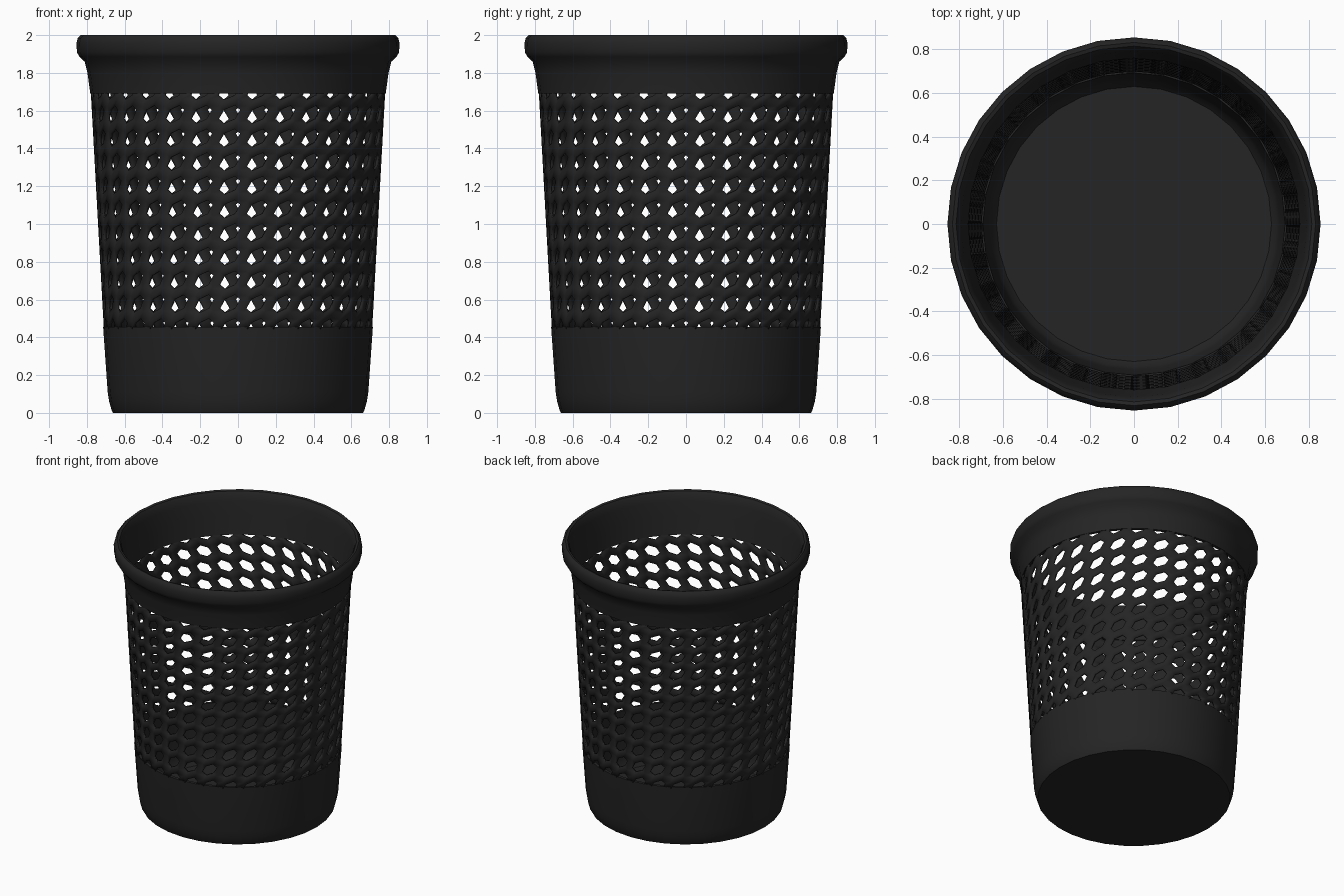
import bpy, bmesh, math

if "Cube" in bpy.data.objects:
    bpy.data.objects.remove(bpy.data.objects["Cube"])

SIDES = 32
STEP = 2 * math.pi / SIDES
ROW = 0.1253          # vertical pitch of the holes
Z_LOW, Z_HIGH = 0.455, 1.69

black = bpy.data.materials.new("black_plastic")
black.diffuse_color = (0.018, 0.018, 0.018, 1)
black.use_nodes = True
black.node_tree.nodes["Principled BSDF"].inputs["Base Color"].default_value = black.diffuse_color


def finish(bm, name, angle):
    mesh = bpy.data.meshes.new(name)
    bm.to_mesh(mesh)
    bm.free()
    obj = bpy.data.objects.new(name, mesh)
    bpy.context.collection.objects.link(obj)
    mesh.materials.append(black)
    bpy.ops.object.select_all(action='DESELECT')
    obj.select_set(True)
    bpy.context.view_layer.objects.active = obj
    bpy.ops.object.shade_smooth_by_angle(angle=math.radians(angle))
    return obj


def lathe(name, profile, closed):
    bm = bmesh.new()
    verts = [bm.verts.new((r, 0, z)) for r, z in profile]
    pairs = list(zip(verts, verts[1:]))
    if closed:
        pairs.append((verts[-1], verts[0]))
    edges = [bm.edges.new(p) for p in pairs]
    bmesh.ops.spin(bm, geom=verts + edges, cent=(0, 0, 0), axis=(0, 0, 1),
                   angle=2 * math.pi, steps=SIDES, use_duplicate=False)
    bmesh.ops.remove_doubles(bm, verts=bm.verts, dist=0.0005)
    bmesh.ops.recalc_face_normals(bm, faces=bm.faces)
    return finish(bm, name, 40)


def wall_radius(z):
    return 0.711 + (z - Z_LOW) * 0.055


# Solid base with floor
lathe("base", [(0, 0), (0.662, 0), (0.668, 0.01), (0.682, 0.06), (0.69, 0.11),
               (0.714, Z_LOW), (0.692, Z_LOW), (0.668, 0.11), (0.655, 0.06),
               (0.63, 0.03), (0, 0.025)], False)

# Upper band with rolled rim
lathe("rim", [(0.782, Z_HIGH), (0.797, 1.80), (0.812, 1.86), (0.84, 1.885),
              (0.853, 1.91), (0.855, 1.96), (0.848, 1.985), (0.832, 2.0),
              (0.815, 1.995), (0.803, 1.975), (0.793, 1.93), (0.78, 1.83),
              (0.76, Z_HIGH)], True)

# Perforated wall: interlocking slanted hexagons, each with a hexagonal hole
HEX = [(2, 1), (1, 2), (-1, 1), (-2, -1), (-1, -2), (1, -1)]
HOLE = 0.57
bm = bmesh.new()


def wall_vert(u, v):
    z = 1.58 + v * ROW
    a = -math.pi / 2 + u * STEP
    r = wall_radius(z)
    return bm.verts.new((r * math.cos(a), r * math.sin(a), z))


for row in range(-10, 3):
    for col in range(SIDES):
        rings = [[wall_vert(col + 0.7 + k * x / 3, row + k * y / 3) for x, y in HEX]
                 for k in (1, HOLE)]
        outer, inner = rings
        for i in range(6):
            j = (i + 1) % 6
            bm.faces.new((outer[i], outer[j], inner[j], inner[i]))
bmesh.ops.remove_doubles(bm, verts=bm.verts, dist=0.001)
for z, n in ((Z_LOW - 0.01, -1), (Z_HIGH + 0.01, 1)):
    bmesh.ops.bisect_plane(bm, geom=bm.verts[:] + bm.edges[:] + bm.faces[:],
                           plane_co=(0, 0, z), plane_no=(0, 0, n), clear_outer=True)
wall = finish(bm, "perforated_wall", 40)
solid = wall.modifiers.new("thickness", 'SOLIDIFY')
solid.thickness = 0.016
solid.offset = -1
